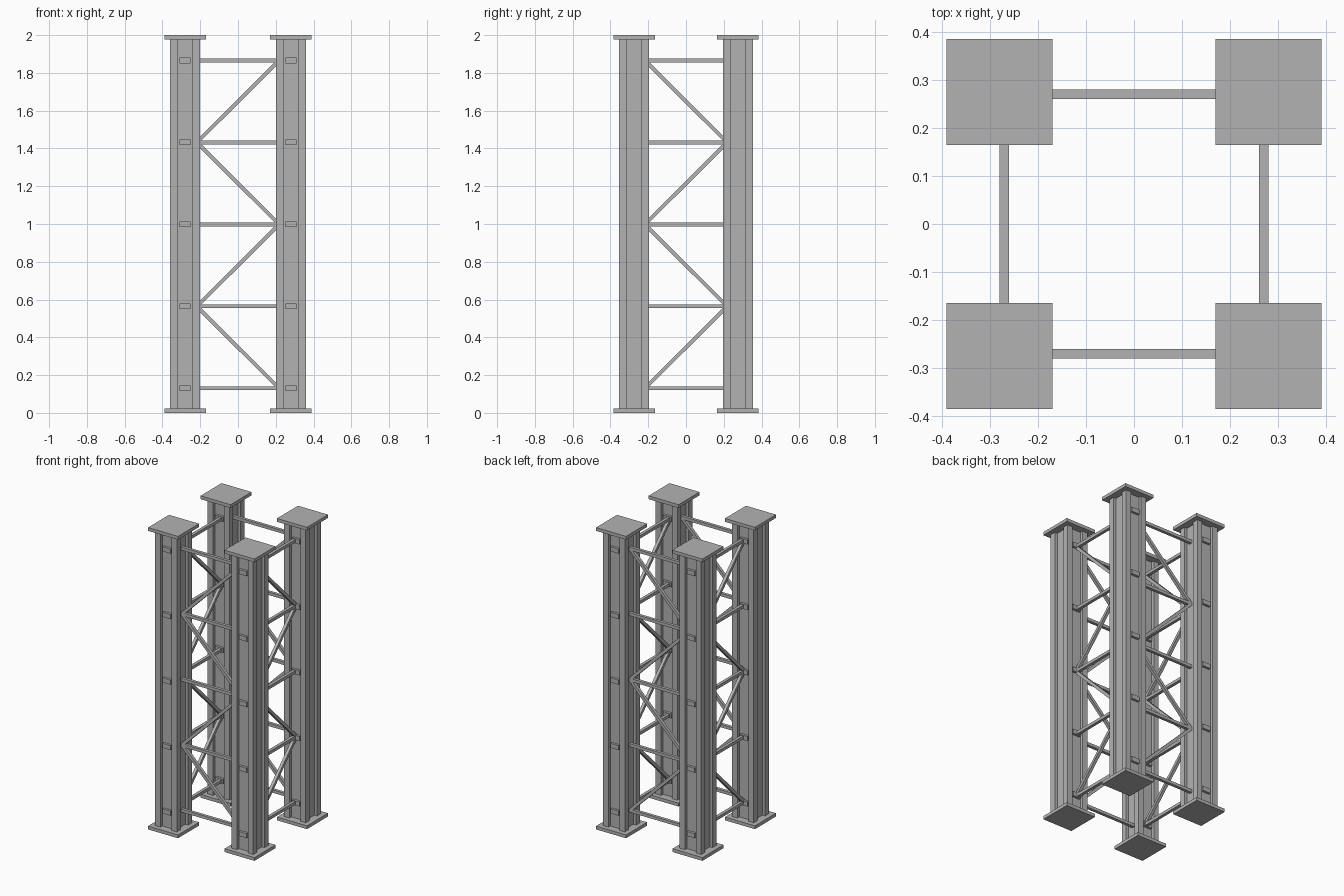
import bpy, bmesh
from mathutils import Vector, Matrix

old = bpy.data.objects.get("Cube")
if old:
    bpy.data.objects.remove(old, do_unlink=True)

steel = bpy.data.materials.new("grey steel")
steel.use_nodes = True
colour = (0.45, 0.45, 0.45, 1)
steel.diffuse_color = colour
steel.node_tree.nodes["Principled BSDF"].inputs["Base Color"].default_value = colour

CX, CY = 0.28, 0.275              # column centres
HALF, SLOT, DEPTH = 0.079, 0.04, 0.02
PLATE = 0.022
BAR = 0.02
TRUSS = 0.27                      # distance of each truss plane from the middle
LEVELS = [0.13 + 0.434 * i for i in range(5)]


def finish(name, bm):
    bmesh.ops.recalc_face_normals(bm, faces=bm.faces)
    mesh = bpy.data.meshes.new(name)
    bm.to_mesh(mesh)
    bm.free()
    mesh.materials.append(steel)
    obj = bpy.data.objects.new(name, mesh)
    bpy.context.collection.objects.link(obj)
    return obj


def add_box(bm, centre, size, turn=Matrix()):
    matrix = Matrix.Translation(centre) @ turn @ Matrix.Diagonal((*size, 1))
    bmesh.ops.create_cube(bm, size=1, matrix=matrix)


def add_bar(bm, a, b):
    a, b = Vector(a), Vector(b)
    turn = (b - a).to_track_quat("Z", "Y").to_matrix().to_4x4()
    add_box(bm, (a + b) / 2, (BAR, BAR, (b - a).length), turn)


def add_column(bm, x, y):
    # square section with a shallow channel in each side
    side = [(-HALF, -HALF), (-SLOT, -HALF), (-SLOT, DEPTH - HALF),
            (SLOT, DEPTH - HALF), (SLOT, -HALF)]
    points = []
    for _ in range(4):
        points += side
        side = [(-q, p) for p, q in side]
    verts = [bm.verts.new((x + p, y + q, PLATE)) for p, q in points]
    face = bm.faces.new(verts)
    out = bmesh.ops.extrude_face_region(bm, geom=[face])
    top = [v for v in out["geom"] if isinstance(v, bmesh.types.BMVert)]
    bmesh.ops.translate(bm, verts=top, vec=(0, 0, 2 - 2 * PLATE))


# columns with end plates and channel blocks
for sx, side_name in ((-1, "right"), (1, "left")):
    for sy, end_name in ((-1, "front"), (1, "back")):
        label = end_name + "_" + side_name
        x, y = sx * CX, sy * CY
        bm = bmesh.new()
        add_column(bm, x, y)
        finish(label + "_column", bm)

        for name, z in (("foot", PLATE / 2), ("cap", 2 - PLATE / 2)):
            bm = bmesh.new()
            add_box(bm, (x, y, z), (0.22, 0.22, PLATE))
            finish(label + "_" + name + "_plate", bm)

        bm = bmesh.new()
        for z in LEVELS:
            add_box(bm, (x, y, z), (0.058, 2 * HALF - 0.008, 0.03))
        finish(label + "_channel_blocks", bm)


# trusses: level rungs and zigzag diagonals on the four sides
def build_truss(name, place, even_sign):
    bm = bmesh.new()
    for z in LEVELS:
        add_bar(bm, place(-0.23, z), place(0.23, z))
    for i in range(4):
        s = even_sign * (1 if i % 2 == 0 else -1)
        add_bar(bm, place(s * 0.215, LEVELS[i] + 0.003),
                place(-s * 0.215, LEVELS[i + 1] - 0.003))
    finish(name, bm)


for s, name in ((-1, "front"), (1, "back")):
    build_truss(name + "_truss", lambda t, z: (t, s * TRUSS, z), 1)
for s, name in ((-1, "right"), (1, "left")):
    build_truss(name + "_truss", lambda t, z: (s * TRUSS, t, z), -1)
